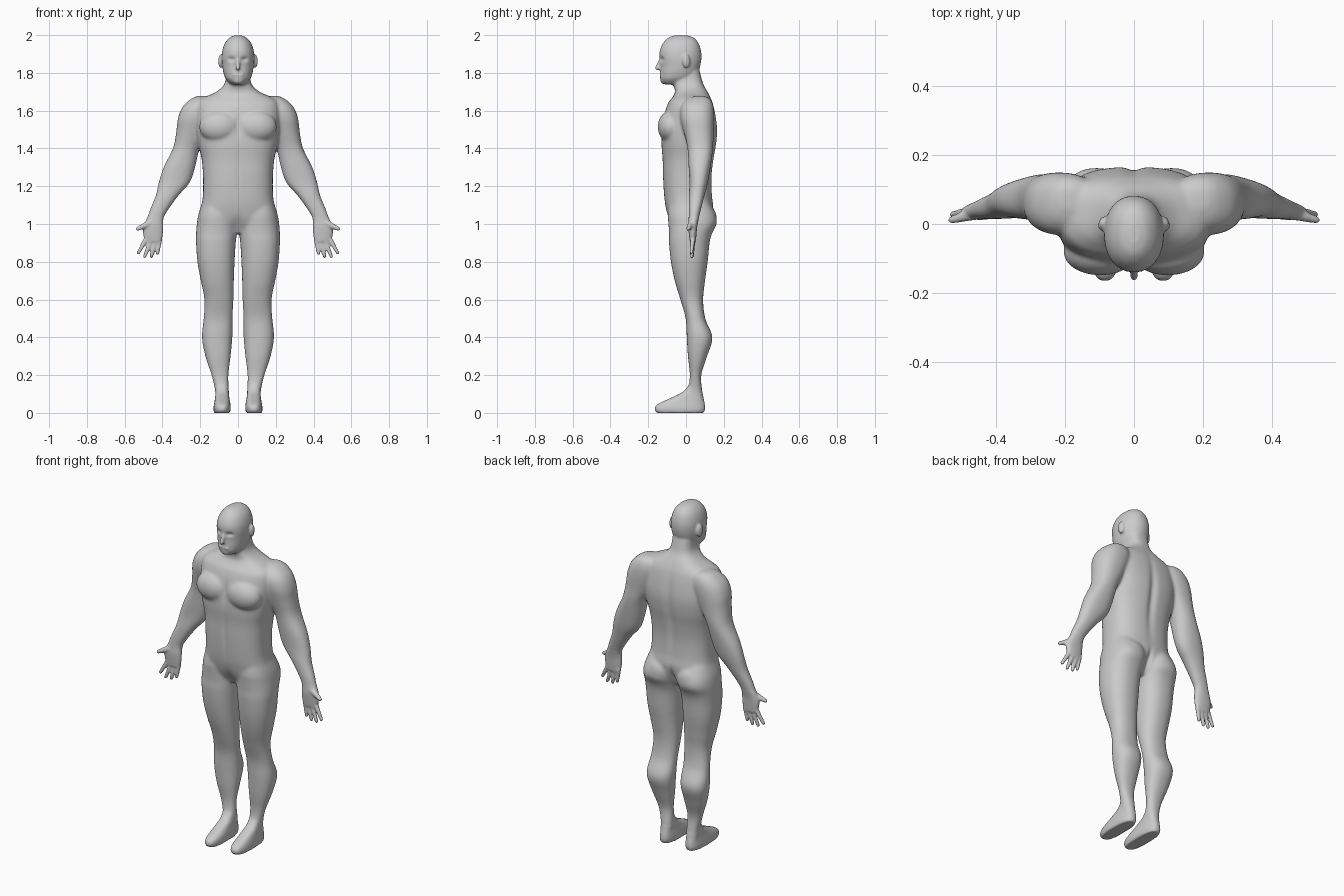
import bpy, bmesh, math
from mathutils import Vector, Matrix

bm = bmesh.new()


def spline(a, b, c, d, t):
    return tuple(0.5 * (2*q + (r - p)*t + (2*p - 5*q + 4*r - s)*t*t + (3*q - p - 3*r + s)*t**3)
                 for p, q, r, s in zip(a, b, c, d))


def sp(v, k):
    return math.copysign(abs(v) ** k, v)


def loft(rows, side=1, power=2.3, n=40, steps=5):
    """Horizontal rounded sections, each row = z, x min, x max, y front, y back."""
    rings, m = [], len(rows) - 1
    for i in range(m):
        for k in range(steps + (i == m - 1)):
            z, x0, x1, y0, y1 = spline(rows[max(i-1, 0)], rows[i], rows[i+1], rows[min(i+2, m)], k/steps)
            ring = []
            for j in range(n):
                a = 2 * math.pi * j / n
                x = (x0 + x1)/2 + (x1 - x0)/2 * sp(math.cos(a), 2/power)
                y = (y0 + y1)/2 + (y1 - y0)/2 * sp(math.sin(a), 2/power)
                ring.append(bm.verts.new((side*x, y, z)))
            rings.append(ring)
    for r, s in zip(rings, rings[1:]):
        for j in range(n):
            bm.faces.new((r[j], r[(j+1) % n], s[(j+1) % n], s[j]))
    bm.faces.new(rings[0])
    bm.faces.new(rings[-1])


def ball(center, radii, rot=Matrix.Identity(4)):
    bmesh.ops.create_uvsphere(bm, u_segments=24, v_segments=16, radius=1,
                              matrix=Matrix.Translation(center) @ rot @ Matrix.Diagonal((*radii, 1)))


def limb(p, q, r0, r1):
    """Tapered rod with round ends."""
    p, q = Vector(p), Vector(q)
    rot = (q - p).to_track_quat('Z', 'Y').to_matrix().to_4x4()
    bmesh.ops.create_cone(bm, cap_ends=True, segments=16, radius1=r0, radius2=r1, depth=(q - p).length,
                          matrix=Matrix.Translation((p + q)/2) @ rot)
    ball(p, (r0,)*3)
    ball(q, (r1,)*3)


# torso and neck (z, half width, front, back)
torso = [(1.82, .060, -.055, .070), (1.745, .070, -.065, .090), (1.70, .115, -.058, .115),
         (1.67, .180, -.072, .130), (1.64, .215, -.095, .142), (1.58, .225, -.115, .156),
         (1.50, .222, -.128, .166), (1.42, .210, -.130, .160), (1.34, .192, -.124, .146),
         (1.25, .185, -.122, .136), (1.15, .186, -.116, .138), (1.08, .196, -.106, .145),
         (1.01, .190, -.085, .125), (.95, .090, -.045, .080)]
loft([(z, -w, w, f, b) for z, w, f, b in torso], power=2.6)

# head
head = [(1.999, .015, -.055, .000), (1.988, .042, -.090, .038), (1.96, .068, -.120, .065),
        (1.92, .083, -.138, .079), (1.88, .087, -.140, .082), (1.84, .084, -.135, .076),
        (1.80, .077, -.137, .062), (1.77, .066, -.137, .040), (1.75, .048, -.128, .000),
        (1.738, .030, -.112, -.03)]
loft([(z, -w, w, f, b) for z, w, f, b in head], power=2.15)
limb((0, -.134, 1.872), (0, -.152, 1.825), .008, .012)      # nose
limb((-.020, -.128, 1.788), (.020, -.128, 1.788), .011, .011)  # mouth
ball((0, -.122, 1.757), (.028, .016, .016))                  # chin

arm = [(1.678, .165, .215, .045, .100), (1.66, .125, .252, .000, .130), (1.62, .105, .294, -.028, .146),
       (1.56, .120, .318, -.030, .150), (1.48, .160, .328, -.010, .146), (1.40, .203, .345, .008, .143),
       (1.30, .227, .394, .014, .130), (1.22, .255, .420, .018, .116), (1.15, .315, .436, .015, .098),
       (1.08, .366, .465, .014, .080), (1.03, .394, .483, .014, .068), (.99, .396, .500, .012, .060),
       (.95, .397, .503, .015, .056), (.905, .405, .492, .020, .052)]
leg = [(1.12, .030, .188, -.085, .120), (1.05, .008, .210, -.096, .156), (1.00, .005, .218, -.093, .162),
       (.95, .006, .222, -.090, .138), (.90, .012, .222, -.090, .125), (.80, .018, .215, -.080, .115),
       (.70, .022, .197, -.060, .101), (.60, .024, .178, -.030, .091), (.50, .029, .182, -.002, .102),
       (.40, .030, .191, .004, .140), (.30, .039, .173, .010, .112), (.20, .050, .141, .020, .081),
       (.12, .048, .122, .012, .086), (.05, .050, .118, .010, .095)]
foot = [(0, .044, .126, -.155, .094), (.02, .039, .130, -.166, .101), (.045, .040, .127, -.152, .100),
        (.075, .045, .122, -.090, .094), (.11, .049, .119, -.020, .087), (.16, .054, .120, .025, .075)]
fingers = [((.486, .036, .92), (.527, .028, .848)), ((.461, .036, .91), (.494, .030, .828)),
           ((.437, .037, .91), (.459, .032, .828)), ((.414, .038, .92), (.426, .034, .845))]

for s in (-1, 1):
    loft(arm, s)
    loft(leg, s)
    loft(foot, s, power=2.6)
    flip = lambda p: (s*p[0], p[1], p[2])
    for a, b in fingers:
        limb(flip(a), flip(b), .0135, .0095)
    limb(flip((.465, .030, 1.005)), flip((.530, .012, .975)), .019, .011)       # thumb
    ball((s*.092, .002, 1.862), (.011, .021, .036), Matrix.Rotation(s*.3, 4, 'Z'))  # ear
    ball((s*.098, -.082, 1.515), (.108, .068, .085))                            # chest muscle
    ball((s*.10, .085, 1.03), (.088, .078, .085))                               # buttock

bmesh.ops.recalc_face_normals(bm, faces=bm.faces)
mesh = bpy.data.meshes.new("body")
bm.to_mesh(mesh)
bm.free()
body = bpy.data.objects.new("body", mesh)
bpy.context.collection.objects.link(body)
bpy.context.view_layer.objects.active = body
body.select_set(True)

# fuse all parts into one skin
mod = body.modifiers.new("fuse", 'REMESH')
mod.mode, mod.voxel_size = 'VOXEL', .006
bpy.ops.object.modifier_apply(modifier=mod.name)

# blend the joins, gently on head, hands and feet
group = body.vertex_groups.new(name="blend")
fine, broad = [], []
for v in body.data.vertices:
    x, y, z = v.co
    detail = z > 1.765 or z < .10 or (abs(x) > .37 and z < 1.03)
    (fine if detail else broad).append(v.index)
group.add(fine, .15, 'REPLACE')
group.add(broad, 1, 'REPLACE')
mod = body.modifiers.new("blend", 'SMOOTH')
mod.factor, mod.iterations, mod.vertex_group = .5, 24, "blend"
bpy.ops.object.modifier_apply(modifier=mod.name)

# sculpted hollows: centre, radii, push along y
hollows = [((.034, -.125, 1.872), (.018, .05, .012), .012),   # eye sockets
           ((0, .160, 1.40), (.022, .06, .20), .0 - .012),    # spine
           ((0, -.140, 1.52), (.014, .05, .07), .008),        # breastbone
           ((0, -.120, 1.27), (.012, .05, .12), .004),        # belly line
           ((0, .150, 1.01), (.014, .07, .05), -.020),        # cleft
           ((0, -.090, .99), (.030, .06, .05), .010)]         # groin
for v in body.data.vertices:
    x, y, z = v.co
    for c, r, push in hollows:
        d = ((abs(x) - c[0])/r[0])**2 + ((y - c[1])/r[1])**2 + ((z - c[2])/r[2])**2
        if d < 9:
            v.co.y += push * math.exp(-d)
    v.co.z = max(v.co.z, 0)

skin = bpy.data.materials.new("grey clay")
skin.diffuse_color = (.6, .6, .6, 1)
body.data.materials.clear()
body.data.materials.append(skin)
bpy.ops.object.shade_smooth()
